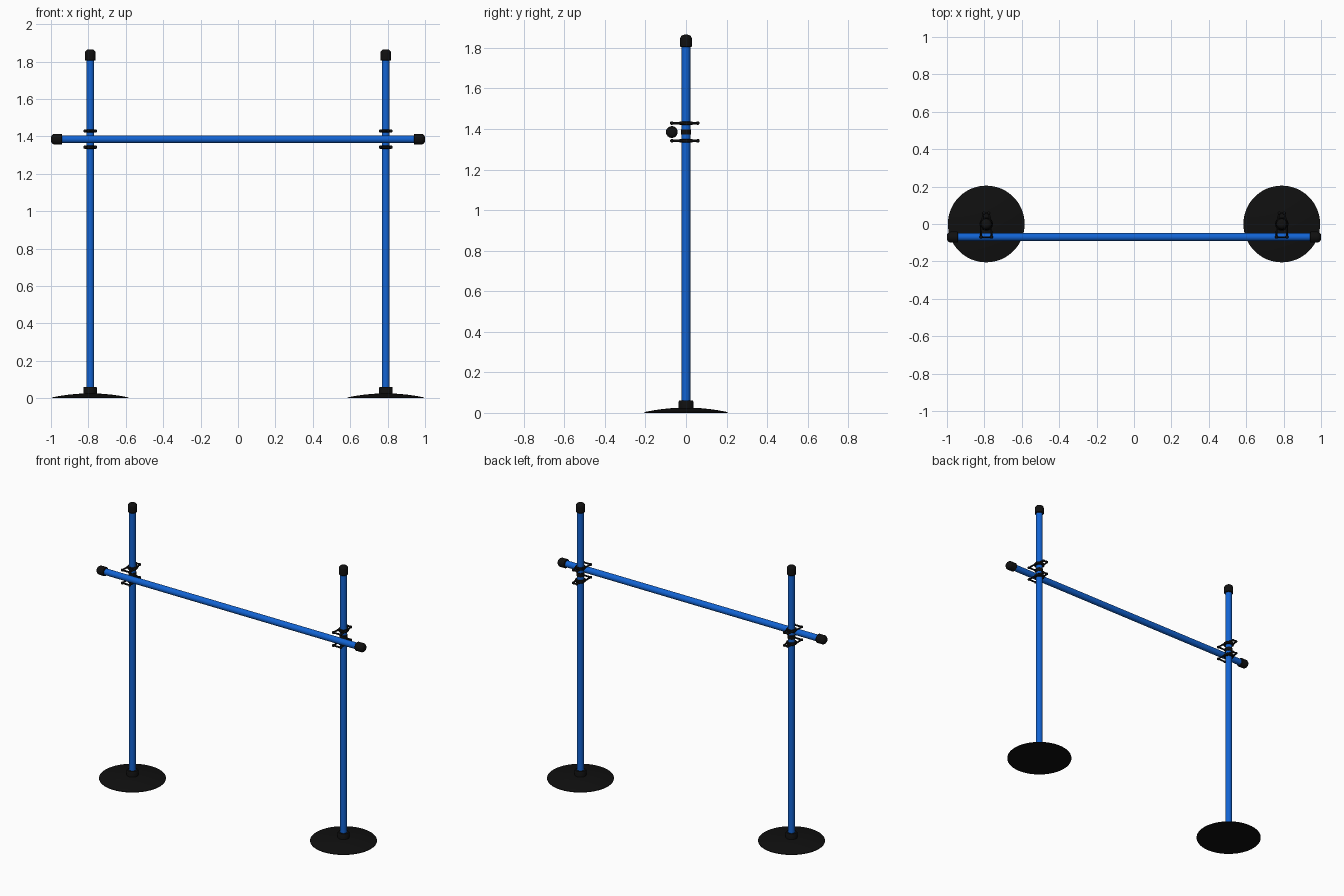
import bpy
import math
from mathutils import Vector, Matrix

cube = bpy.data.objects.get("Cube")
if cube:
    bpy.data.objects.remove(cube, do_unlink=True)


def material(name, colour, roughness):
    m = bpy.data.materials.new(name)
    m.use_nodes = True
    m.diffuse_color = colour
    bsdf = m.node_tree.nodes["Principled BSDF"]
    bsdf.inputs["Base Color"].default_value = colour
    bsdf.inputs["Roughness"].default_value = roughness
    return m


BLUE = material("bright blue", (0.006, 0.125, 0.65, 1), 0.5)
BLACK = material("black rubber", (0.005, 0.005, 0.005, 1), 0.6)

POST_X, POST_R = 0.79, 0.021
BAR_Y, BAR_Z = -0.07, 1.385


def finish(obj, mat):
    obj.data.materials.append(mat)
    bpy.ops.object.select_all(action="DESELECT")
    obj.select_set(True)
    bpy.context.view_layer.objects.active = obj
    bpy.ops.object.shade_smooth_by_angle(angle=math.radians(40))
    return obj


def lathe(name, profile, mat, origin, axis=(0, 0, 1), sides=40):
    """Spin (radius, height) points around an axis; both ends are capped."""
    turn = Vector((0, 0, 1)).rotation_difference(Vector(axis)).to_matrix().to_4x4()
    place = Matrix.Translation(origin) @ turn
    verts, faces = [], []
    for r, h in profile:
        for i in range(sides):
            a = math.tau * i / sides
            verts.append(place @ Vector((r * math.cos(a), r * math.sin(a), h)))
    for k in range(len(profile) - 1):
        for i in range(sides):
            j = (i + 1) % sides
            faces.append((k * sides + i, k * sides + j,
                          (k + 1) * sides + j, (k + 1) * sides + i))
    faces.append(tuple(reversed(range(sides))))
    faces.append(tuple(range((len(profile) - 1) * sides, len(profile) * sides)))
    mesh = bpy.data.meshes.new(name)
    mesh.from_pydata(verts, [], faces)
    obj = bpy.data.objects.new(name, mesh)
    bpy.context.collection.objects.link(obj)
    return finish(obj, mat)


def rod(name, points, radius, mat, closed=False):
    """Round wire through points."""
    curve = bpy.data.curves.new(name, "CURVE")
    curve.dimensions = "3D"
    curve.bevel_depth = radius
    curve.bevel_resolution = 3
    curve.use_fill_caps = True
    spline = curve.splines.new("POLY")
    spline.points.add(len(points) - 1)
    for p, co in zip(spline.points, points):
        p.co = (*co, 1)
    spline.use_cyclic_u = closed
    obj = bpy.data.objects.new(name, curve)
    bpy.context.collection.objects.link(obj)
    curve.materials.append(mat)
    return obj


def ball(name, centre, radius, mat):
    bpy.ops.mesh.primitive_uv_sphere_add(segments=16, ring_count=10,
                                         radius=radius, location=centre)
    obj = bpy.context.object
    obj.name = name
    return finish(obj, mat)


# Rounded end cap, 0.06 long, open end first
CAP_R, CAP_L, ROUND = 0.029, 0.06, 0.021
cap = [(CAP_R - 0.003, 0), (CAP_R, 0.003)]
for s in range(7):
    a = math.pi / 2 * s / 6
    cap.append((CAP_R - ROUND + ROUND * math.cos(a),
                CAP_L - ROUND + ROUND * math.sin(a)))

# Shallow domed foot
dome = [(0.205, 0), (0.205, 0.004)]
dome += [(r, 0.004 + 0.022 * (1 - (r / 0.205) ** 2))
         for r in (0.18, 0.15, 0.11, 0.07, 0.03)]

for side, sx in (("left", 1), ("right", -1)):
    x = sx * POST_X

    # Stand: foot, socket, post and top cap
    lathe(side + "_foot", dome, BLACK, (x, 0, 0), sides=64)
    lathe(side + "_socket", [(0.036, 0.015), (0.036, 0.057), (0.033, 0.061),
                             (POST_R, 0.061)], BLACK, (x, 0, 0))
    lathe(side + "_post", [(POST_R, 0.02), (POST_R, 1.83)], BLUE, (x, 0, 0))
    lathe(side + "_post_cap", cap, BLACK, (x, 0, 1.805))

    # Bar end cap
    lathe(side + "_bar_cap", cap, BLACK, (sx * 0.94, BAR_Y, BAR_Z), (sx, 0, 0))

    # Bracket sleeve between the two clips
    lathe(side + "_bracket_sleeve", [(0.024, 1.372), (0.024, 1.398)],
          BLACK, (x, 0, 0), sides=24)

    for level, z in (("upper", 1.429), ("lower", 1.342)):
        part = side + "_" + level + "_clip"
        # Grip ring hugging the post
        lathe(part + "_ring", [(0.03, -0.009), (0.033, -0.006),
                               (0.033, 0.006), (0.03, 0.009)],
              BLACK, (x, 0, z), sides=24)
        # Arms tapering to the back and a cross piece at the front
        rod(part + "_wire", [(x - 0.028, -0.07, z), (x - 0.026, 0, z),
                             (x - 0.013, 0.06, z), (x + 0.013, 0.06, z),
                             (x + 0.026, 0, z), (x + 0.028, -0.07, z)],
            0.006, BLACK, closed=True)
        for dx in (-1, 1):
            ball(part + "_front_knob", (x + dx * 0.028, -0.07, z), 0.009, BLACK)
            ball(part + "_back_knob", (x + dx * 0.013, 0.058, z), 0.009, BLACK)

# Crossbar
lathe("crossbar", [(POST_R, -0.965), (POST_R, 0.965)], BLUE,
      (0, BAR_Y, BAR_Z), (1, 0, 0))
